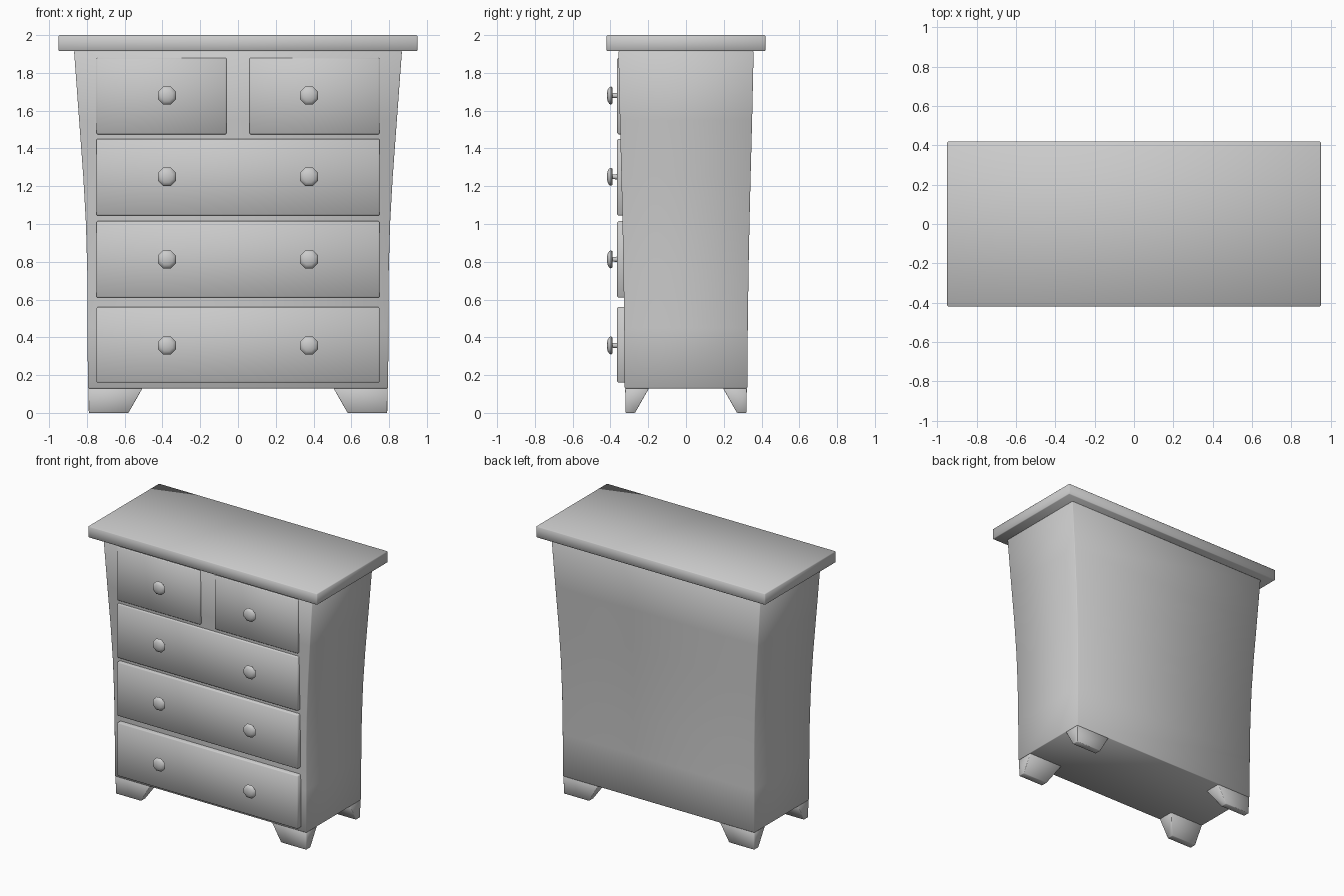
import bpy, bmesh, math

if "Cube" in bpy.data.objects:
    bpy.data.objects.remove(bpy.data.objects["Cube"])


def add_mesh(name, verts, faces, bevel=0.0, angle=None):
    bm = bmesh.new()
    vs = [bm.verts.new(v) for v in verts]
    for f in faces:
        bm.faces.new([vs[i] for i in f])
    bmesh.ops.recalc_face_normals(bm, faces=bm.faces)
    if bevel:
        edges = [e for e in bm.edges if e.calc_face_angle(0) > 0.5]
        bmesh.ops.bevel(bm, geom=edges, offset=bevel, segments=1,
                        profile=0.5, affect='EDGES')
    me = bpy.data.meshes.new(name)
    bm.to_mesh(me)
    bm.free()
    ob = bpy.data.objects.new(name, me)
    bpy.context.collection.objects.link(ob)
    bpy.ops.object.select_all(action='DESELECT')
    ob.select_set(True)
    bpy.context.view_layer.objects.active = ob
    if angle is None:
        bpy.ops.object.shade_smooth()
    else:
        bpy.ops.object.shade_smooth_by_angle(angle=math.radians(angle))
    return ob


def loft(name, rings, **kw):
    """Skin equal-sized rings of points and cap both ends."""
    n = len(rings[0])
    verts = [p for r in rings for p in r]
    faces = [tuple(range(n)), tuple(range(len(verts) - n, len(verts)))]
    for k in range(len(rings) - 1):
        for i in range(n):
            j = (i + 1) % n
            faces.append((k*n + i, k*n + j, k*n + n + j, k*n + n + i))
    return add_mesh(name, verts, faces, **kw)


def rect(x0, x1, y0, y1, z):
    return [(x0, y0, z), (x1, y0, z), (x1, y1, z), (x0, y1, z)]


def box(name, x0, x1, y0, y1, z0, z1, **kw):
    return loft(name, [rect(x0, x1, y0, y1, z0), rect(x0, x1, y0, y1, z1)], **kw)


# Top slab
box("top_slab", -0.95, 0.95, -0.42, 0.42, 1.915, 2.0, bevel=0.005)

# Flared carcass: (z, half width, half depth)
profile = [(0.13, 0.795, 0.325), (0.45, 0.796, 0.327), (0.75, 0.798, 0.331),
           (1.0, 0.805, 0.336), (1.25, 0.819, 0.342), (1.55, 0.841, 0.350),
           (1.915, 0.868, 0.358)]
loft("carcass", [rect(-w, w, -d, d, z) for z, w, d in profile], bevel=0.004)

# Drawer fronts
FRONT = -0.364
for sx in (-1, 1):
    x0, x1 = sorted((sx * 0.06, sx * 0.75))
    box("small_drawer", x0, x1, FRONT, -0.28, 1.475, 1.88, bevel=0.006)
for z0, z1 in ((1.045, 1.45), (0.61, 1.015), (0.16, 0.56)):
    box("wide_drawer", -0.75, 0.75, FRONT, -0.28, z0, z1, bevel=0.006)

# Knobs: stem and domed head, eight sided (y, radius)
knob = [(-0.355, 0.016), (-0.388, 0.013), (-0.389, 0.045), (-0.397, 0.052),
        (-0.407, 0.047), (-0.415, 0.032), (-0.419, 0.012)]
for z in (1.68, 1.25, 0.813, 0.357):
    for x in (-0.376, 0.376):
        rings = [[(x + r * math.cos(math.pi * (i + 0.5) / 4), y,
                   z + r * math.sin(math.pi * (i + 0.5) / 4)) for i in range(8)]
                 for y, r in knob]
        loft("knob", rings, angle=50)

# Tapered feet under the corners
for sx in (-1, 1):
    for sy in (-1, 1):
        top = rect(sx * 0.792, sx * 0.505, sy * 0.322, sy * 0.195, 0.132)
        low = rect(sx * 0.790, sx * 0.580, sy * 0.320, sy * 0.270, 0.0)
        loft("foot", [low, top], bevel=0.003)
